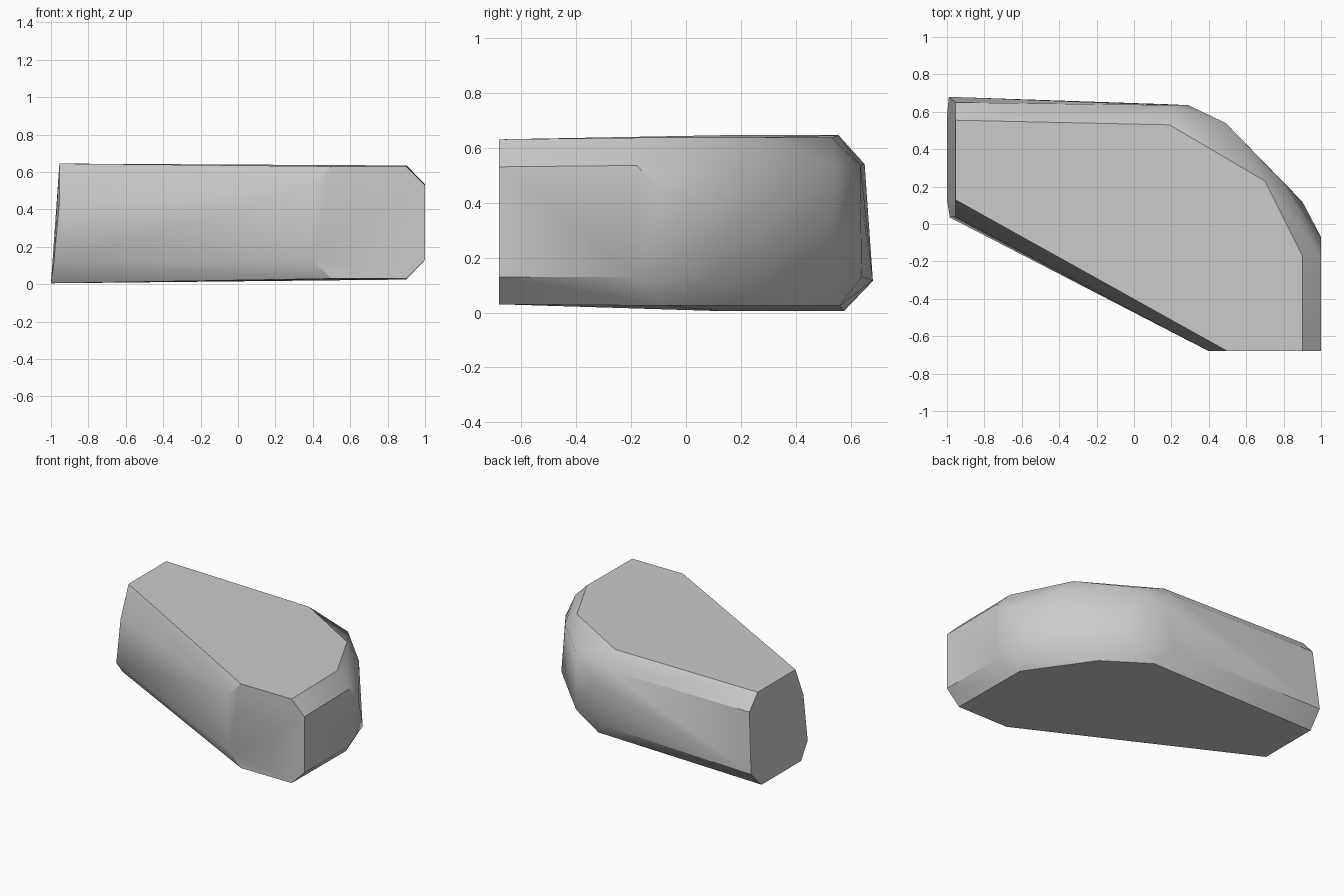
import bpy
import bmesh
import math

# Remove the default cube
cube = bpy.data.objects.get("Cube")
if cube:
    bpy.data.objects.remove(cube, do_unlink=True)


def make_material(name, colour):
    material = bpy.data.materials.new(name)
    material.use_nodes = True
    material.diffuse_color = colour
    material.node_tree.nodes["Principled BSDF"].inputs["Base Color"].default_value = colour
    return material


def chamfered_square(centre_x, centre_z, half, cut, y):
    """Corner points of an upright square section with cut corners."""
    inner = half - cut
    points = []
    for sx in (-1, 1):
        for sz in (-1, 1):
            points.append((centre_x + sx * half, y, centre_z + sz * inner))
            points.append((centre_x + sx * inner, y, centre_z + sz * half))
    return points


# Front end section
front_section = chamfered_square(0.70, 0.33, 0.30, 0.10, -0.68)

# Right end section, slightly twisted and leaning
right_section = [
    (-0.955, 0.13, 0.645), (-0.955, 0.555, 0.645),
    (-0.955, 0.65, 0.54), (-0.99, 0.68, 0.115),
    (-1.0, 0.575, 0.005), (-1.0, 0.13, 0.005),
    (-0.985, 0.035, 0.11), (-0.955, 0.04, 0.43),
]

# Outer bend, as plan outlines stacked by height
bend_outlines = {
    0.025: [(0.90, -0.07), (0.60, 0.36), (0.30, 0.56)],
    0.13: [(1.0, -0.18), (0.90, 0.12), (0.49, 0.54), (0.19, 0.64)],
    0.43: [(1.0, -0.07), (0.29, 0.635)],
    0.535: [(1.0, -0.18), (0.80, 0.22), (0.49, 0.54), (0.19, 0.635)],
    0.636: [(0.90, -0.17), (0.70, 0.23), (0.19, 0.53)],
}
bend_points = [(x, y, z) for z, outline in bend_outlines.items() for x, y in outline]

# Wrap the sections and the bend in one convex skin
bm = bmesh.new()
for point in front_section + right_section + bend_points:
    bm.verts.new(point)
hull = bmesh.ops.convex_hull(bm, input=bm.verts[:])
loose = [v for v in bm.verts if not v.link_faces]
bmesh.ops.delete(bm, geom=loose, context="VERTS")
bmesh.ops.dissolve_limit(bm, angle_limit=math.radians(1.5),
                         verts=bm.verts[:], edges=bm.edges[:])
bmesh.ops.recalc_face_normals(bm, faces=bm.faces[:])

mesh = bpy.data.meshes.new("bent_block")
bm.to_mesh(mesh)
bm.free()
mesh.materials.append(make_material("plain_grey", (0.6, 0.6, 0.6, 1.0)))

block = bpy.data.objects.new("bent_block", mesh)
bpy.context.collection.objects.link(block)

# Smooth shading with the hard edges kept
bpy.ops.object.select_all(action="DESELECT")
block.select_set(True)
bpy.context.view_layer.objects.active = block
bpy.ops.object.shade_smooth_by_angle(angle=math.radians(30))
